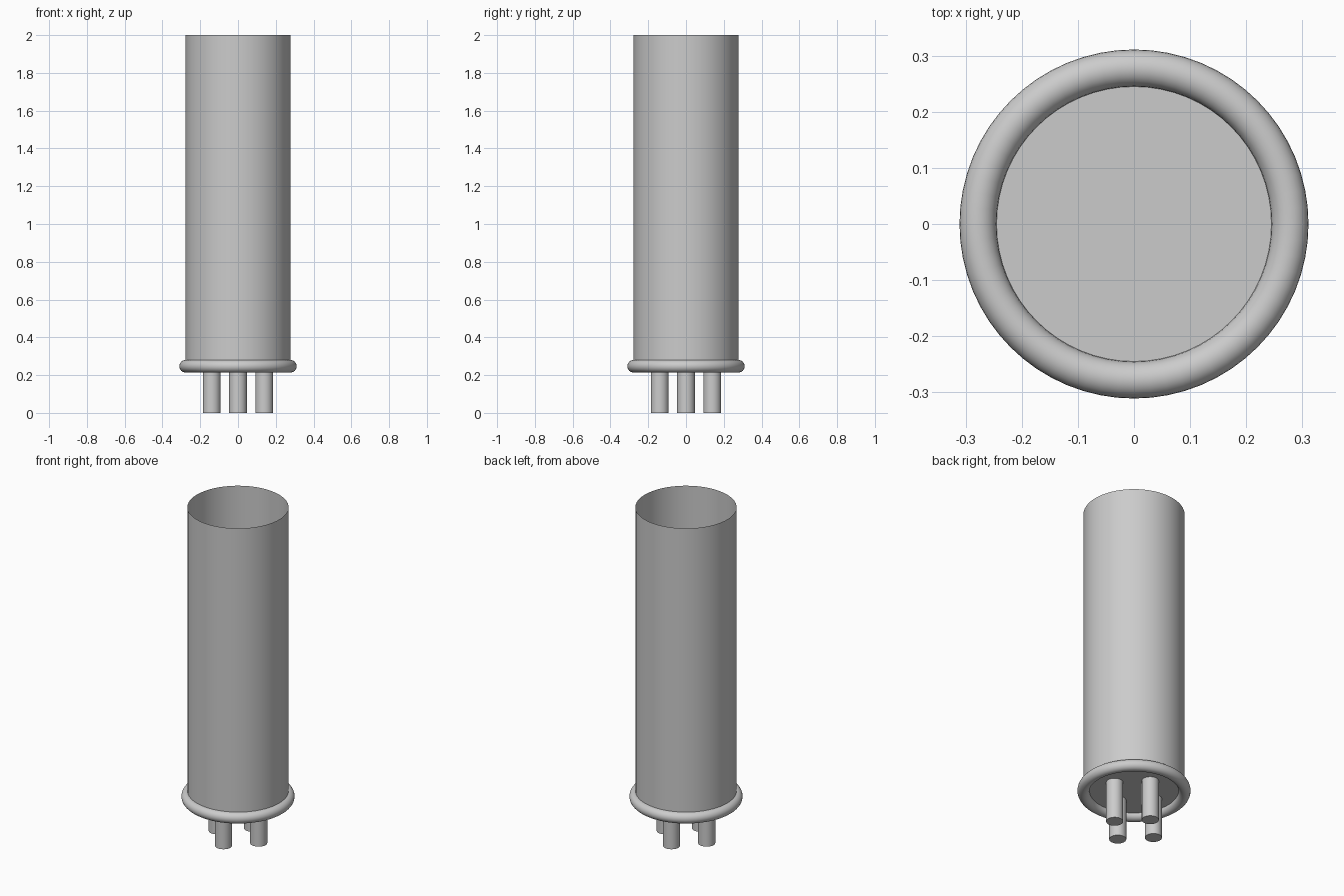
import bpy
import math

cube = bpy.data.objects.get("Cube")
if cube:
    bpy.data.objects.remove(cube, do_unlink=True)

grey = bpy.data.materials.new("plain grey")
grey.use_nodes = True
colour = (0.6, 0.6, 0.6, 1)
grey.diffuse_color = colour
grey.node_tree.nodes["Principled BSDF"].inputs["Base Color"].default_value = colour

RIM_Z = 0.247
TUBE_RADIUS = 0.278


def finish(name):
    obj = bpy.context.object
    obj.name = name
    obj.data.materials.append(grey)
    bpy.ops.object.shade_smooth_by_angle(angle=math.radians(35))
    return obj


def cylinder(name, radius, bottom, top, x=0, y=0, sides=64, ends="NGON"):
    bpy.ops.mesh.primitive_cylinder_add(
        vertices=sides, radius=radius, depth=top - bottom,
        end_fill_type=ends, location=(x, y, (bottom + top) / 2))
    return finish(name)


# Thin open tube, rising from inside the rim
cylinder("tube_wall", TUBE_RADIUS, RIM_Z, 2, ends="NOTHING")

# Rounded rim around the foot of the tube
bpy.ops.mesh.primitive_torus_add(
    major_radius=TUBE_RADIUS, minor_radius=0.033,
    major_segments=64, minor_segments=24, location=(0, 0, RIM_Z))
finish("base_rim")

# Thin floor closing the tube
bpy.ops.mesh.primitive_circle_add(
    vertices=64, radius=0.255, fill_type="NGON", location=(0, 0, RIM_Z))
finish("base_floor")

# Four contact pins, just reaching through the floor
for i, side in enumerate(("left", "back", "right", "front")):
    angle = i * math.pi / 2
    cylinder(f"{side}_pin", 0.047, 0, RIM_Z + 0.002,
             0.139 * math.cos(angle), 0.139 * math.sin(angle), sides=32)
